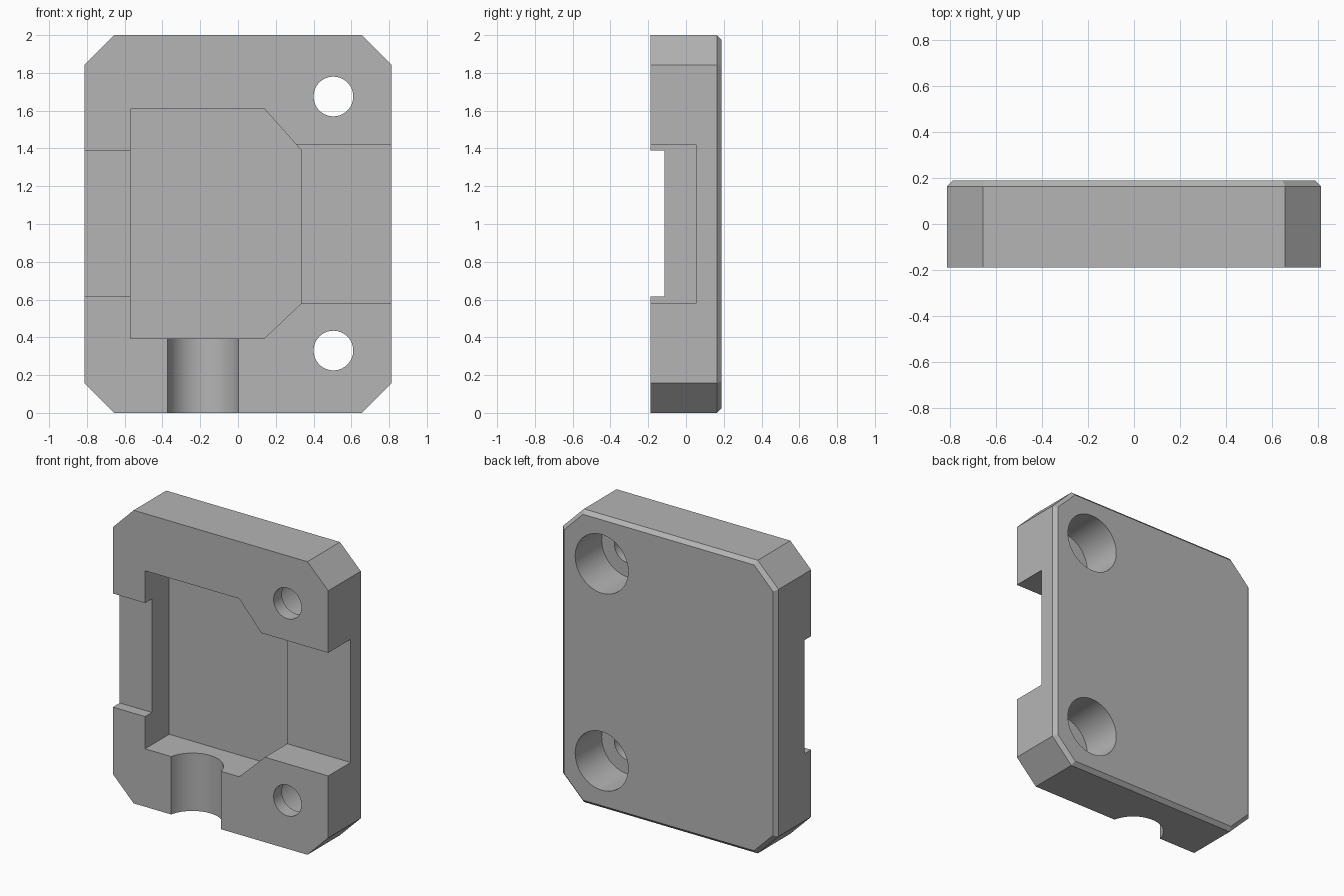
import bpy, bmesh, math
from mathutils import Matrix

if "Cube" in bpy.data.objects:
    bpy.data.objects.remove(bpy.data.objects["Cube"])

grey = bpy.data.materials.new("plain grey")
grey.use_nodes = True
colour = (0.46, 0.46, 0.46, 1)
grey.diffuse_color = colour
grey.node_tree.nodes["Principled BSDF"].inputs["Base Color"].default_value = colour

FRONT, BACK = -0.188, 0.188
OUT = -0.4  # cutters start well in front of the block


def finish(name, bm):
    bmesh.ops.recalc_face_normals(bm, faces=bm.faces)
    mesh = bpy.data.meshes.new(name)
    bm.to_mesh(mesh)
    bm.free()
    mesh.materials.append(grey)
    obj = bpy.data.objects.new(name, mesh)
    bpy.context.collection.objects.link(obj)
    return obj


def prism(name, outline, y0, y1, back_bevel=0):
    """Extrude an (x, z) outline from y0 back to y1."""
    bm = bmesh.new()
    face = bm.faces.new([bm.verts.new((x, y0, z)) for x, z in outline])
    extruded = bmesh.ops.extrude_face_region(bm, geom=[face])["geom"]
    for v in extruded:
        if isinstance(v, bmesh.types.BMVert):
            v.co.y = y1
    if back_bevel:
        edges = [e for e in bm.edges if all(v.co.y == y1 for v in e.verts)]
        if not edges:
            edges = [e for e in bm.edges if min(v.co.y for v in e.verts) > 0]
        bmesh.ops.bevel(bm, geom=edges, offset=back_bevel, segments=1, affect='EDGES')
    return finish(name, bm)


def box(name, x0, x1, z0, z1, y1):
    return prism(name, [(x0, z0), (x1, z0), (x1, z1), (x0, z1)], OUT, y1)


def cylinder(name, x, z, radius, y0, y1):
    bm = bmesh.new()
    place = Matrix.Translation((x, (y0 + y1) / 2, z)) @ Matrix.Rotation(math.pi / 2, 4, 'X')
    bmesh.ops.create_cone(bm, cap_ends=True, segments=64, radius1=radius,
                          radius2=radius, depth=y1 - y0, matrix=place)
    return finish(name, bm)


def lathe(name, profile, x, y, sides=64):
    """Spin (radius, z) points about an upright axis, with closed ends."""
    bm = bmesh.new()
    rings = []
    for r, z in profile:
        angles = [2 * math.pi * i / sides for i in range(sides)]
        rings.append([bm.verts.new((x + r * math.cos(a), y + r * math.sin(a), z)) for a in angles])
    for low, high in zip(rings, rings[1:]):
        for i in range(sides):
            j = (i + 1) % sides
            bm.faces.new((low[i], low[j], high[j], high[i]))
    bm.faces.new(rings[0])
    bm.faces.new(rings[-1])
    return finish(name, bm)


# Block with clipped corners and a chamfered back rim
W, H, CX, CZ = 0.813, 2.0, 0.157, 0.157
block = prism("housing_block",
              [(-W, CZ), (-W + CX, 0), (W - CX, 0), (W, CZ),
               (W, H - CZ), (W - CX, H), (-W + CX, H), (-W, H - CZ)],
              FRONT, BACK, back_bevel=0.025)

# Main pocket and the two side slots
LEFT, RIGHT, LOW, HIGH = -0.57, 0.335, 0.395, 1.61
cutters = [
    prism("pocket_cutter",
          [(LEFT, LOW), (0.14, LOW), (RIGHT, 0.58), (RIGHT, 1.39), (0.14, HIGH), (LEFT, HIGH)],
          OUT, 0.072),
    box("narrow_slot_cutter", -1, LEFT + 0.05, 0.615, 1.39, -0.114),
    box("wide_slot_cutter", 0.25, 1, 0.58, 1.42, 0.053),
]

# Round cable channel with flared ends
R, FLARE = 0.137, 0.055
flare = [(R + FLARE * (1 - math.cos(a)), FLARE * (1 - math.sin(a)))
         for a in [math.pi / 2 * (1 - i / 8) for i in range(9)]]
profile = [(r, z) for r, z in reversed(flare)] + [(r, LOW - z) for r, z in flare]
profile = [(R + FLARE, -0.05)] + profile + [(R + FLARE, LOW + 0.03)]
cutters.append(lathe("channel_cutter", profile, -0.185, -0.228))

# Screw holes, counterbored from the back
for z in (0.33, 1.675):
    cutters.append(cylinder("screw_hole_cutter", 0.505, z, 0.105, OUT, 0.3))
    cutters.append(cylinder("counterbore_cutter", 0.505, z, 0.2, -0.098, 0.3))

for cutter in cutters:
    cutter.hide_render = True
    mod = block.modifiers.new(cutter.name, 'BOOLEAN')
    mod.operation = 'DIFFERENCE'
    mod.solver = 'EXACT'
    mod.object = cutter

# Apply the cuts and discard the cutters
bpy.context.view_layer.update()
evaluated = block.evaluated_get(bpy.context.evaluated_depsgraph_get())
result = bpy.data.meshes.new_from_object(evaluated)
block.modifiers.clear()
block.data = result
for cutter in cutters:
    bpy.data.objects.remove(cutter)

bpy.ops.object.select_all(action='DESELECT')
block.select_set(True)
bpy.context.view_layer.objects.active = block
bpy.ops.object.shade_smooth_by_angle(angle=math.radians(25))
